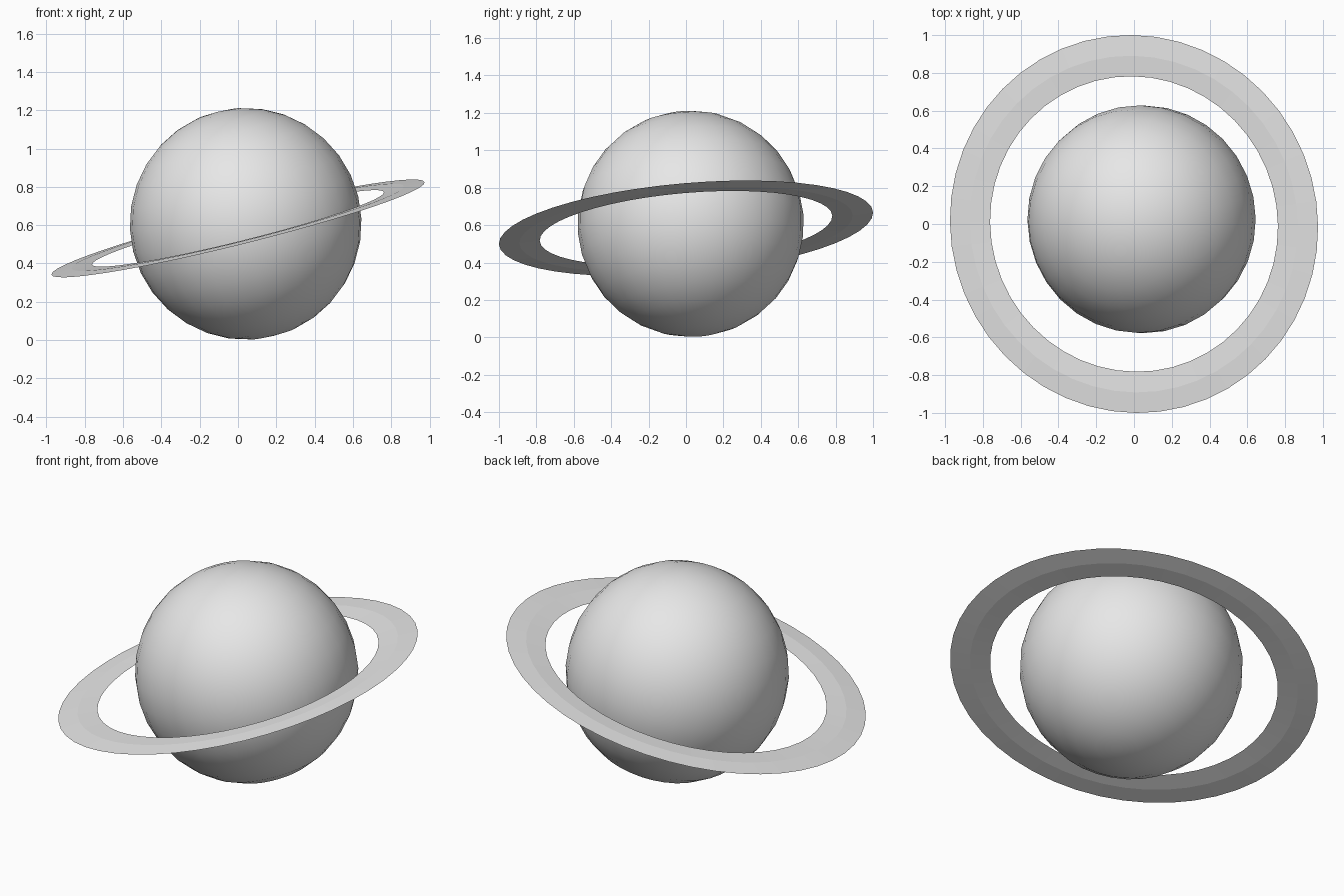
import bpy, bmesh, math
from mathutils import Vector

cube = bpy.data.objects.get("Cube")
if cube:
    bpy.data.objects.remove(cube, do_unlink=True)

grey = bpy.data.materials.new("light grey")
grey.use_nodes = True
COLOUR = (0.8, 0.8, 0.8, 1.0)
grey.diffuse_color = COLOUR
grey.node_tree.nodes["Principled BSDF"].inputs["Base Color"].default_value = COLOUR

# Shared tilt of the globe and its ring
axis = Vector((-0.24, -0.085, 0.967)).normalized()
tilt = Vector((0, 0, 1)).rotation_difference(axis).to_euler()


def add_part(name, bm, location, smooth):
    bmesh.ops.recalc_face_normals(bm, faces=bm.faces[:])
    for face in bm.faces:
        face.smooth = smooth
    mesh = bpy.data.meshes.new(name)
    bm.to_mesh(mesh)
    bm.free()
    mesh.materials.append(grey)
    obj = bpy.data.objects.new(name, mesh)
    obj.location = location
    obj.rotation_euler = tilt
    bpy.context.collection.objects.link(obj)
    return obj


# Globe
bm = bmesh.new()
bmesh.ops.create_uvsphere(bm, u_segments=32, v_segments=16, radius=0.605)
add_part("planet_globe", bm, (0.04, 0.025, 0.607), True)

# Ring: thin diamond profile swept round the axis
INNER, OUTER, HALF_THICK, SEGMENTS = 0.785, 1.004, 0.006, 48
middle = (INNER + OUTER) / 2
profile = [(INNER, 0), (middle, HALF_THICK), (OUTER, 0), (middle, -HALF_THICK)]
bm = bmesh.new()
loops = []
for i in range(SEGMENTS):
    a = math.tau * i / SEGMENTS
    loops.append([bm.verts.new((r * math.cos(a), r * math.sin(a), z)) for r, z in profile])
for i, loop in enumerate(loops):
    after = loops[(i + 1) % SEGMENTS]
    for j in range(len(profile)):
        k = (j + 1) % len(profile)
        bm.faces.new((loop[j], after[j], after[k], loop[k]))
add_part("planet_ring", bm, (0, 0, 0.583), False)
